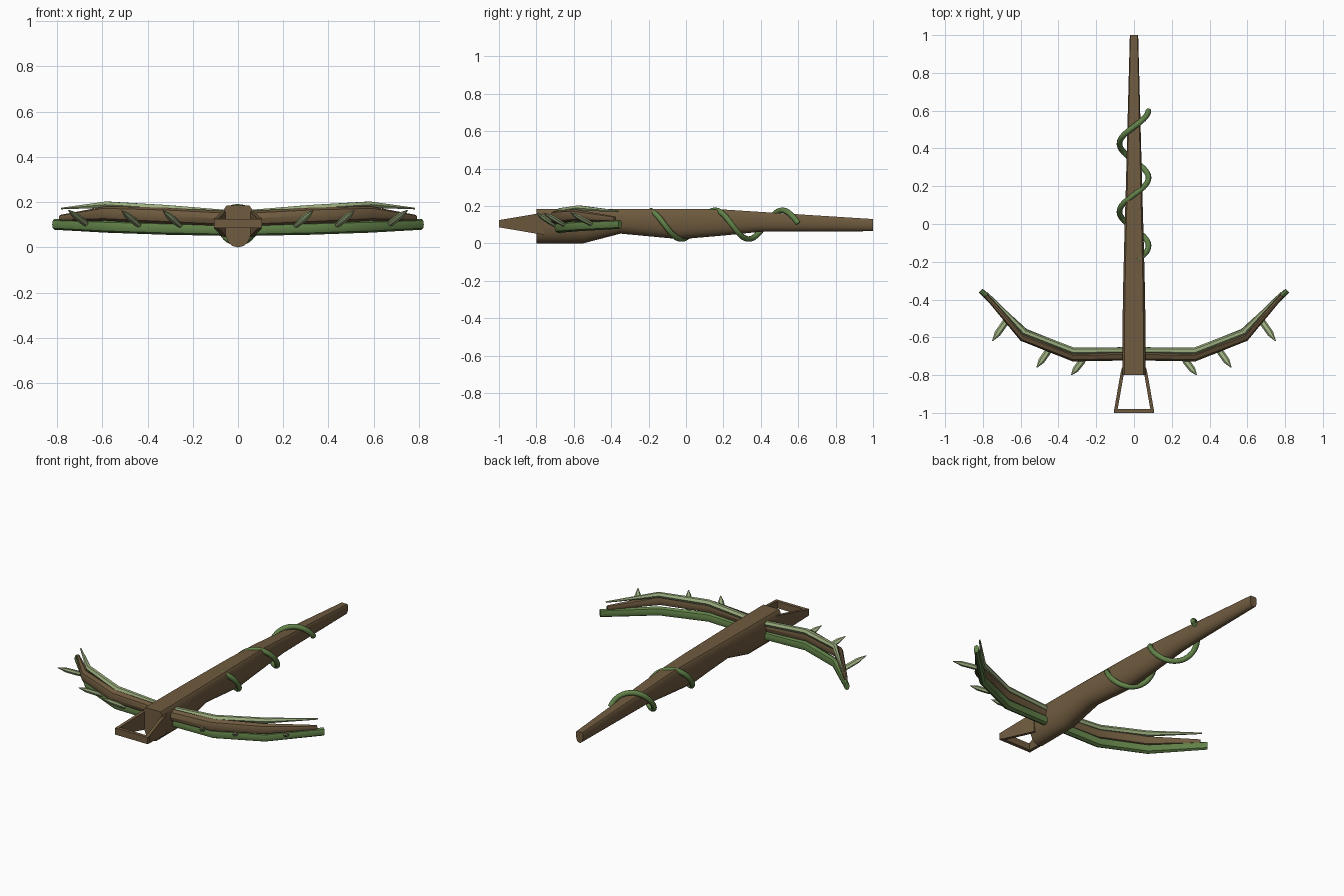
import bpy, bmesh, math
from mathutils import Vector

if "Cube" in bpy.data.objects:
    bpy.data.objects.remove(bpy.data.objects["Cube"])


def material(name, rgb):
    m = bpy.data.materials.new(name)
    m.use_nodes = True
    m.diffuse_color = (*rgb, 1)
    bsdf = m.node_tree.nodes["Principled BSDF"]
    bsdf.inputs["Base Color"].default_value = (*rgb, 1)
    bsdf.inputs["Roughness"].default_value = 0.8
    return m


wood = material("brown wood", (0.16, 0.105, 0.05))
vine = material("vine green", (0.12, 0.22, 0.065))
pale = material("pale green", (0.33, 0.42, 0.21))


def loft(name, rings, mat, angle=40):
    """Skin a row of equal rings and close both ends."""
    bm = bmesh.new()
    rows = [[bm.verts.new(p) for p in ring] for ring in rings]
    n = len(rows[0])
    for a, b in zip(rows, rows[1:]):
        for i in range(n):
            j = (i + 1) % n
            bm.faces.new((a[i], a[j], b[j], b[i]))
    bm.faces.new(rows[0])
    bm.faces.new(rows[-1])
    bmesh.ops.recalc_face_normals(bm, faces=bm.faces)
    me = bpy.data.meshes.new(name)
    bm.to_mesh(me)
    bm.free()
    me.materials.append(mat)
    ob = bpy.data.objects.new(name, me)
    bpy.context.collection.objects.link(ob)
    bpy.ops.object.select_all(action="DESELECT")
    ob.select_set(True)
    bpy.context.view_layer.objects.active = ob
    bpy.ops.object.shade_smooth_by_angle(angle=math.radians(angle))
    return ob


def sweep(name, path, mat, sides=8, turn=0.0, level=False, angle=40):
    """Sweep an oval along (point, half width, half height) stations."""
    pts = [Vector(p) for p, _, _ in path]
    rings = []
    for k, (_, w, h) in enumerate(path):
        t = pts[min(k + 1, len(pts) - 1)] - pts[max(k - 1, 0)]
        if level:
            t.z = 0
        t.normalize()
        side = t.cross(Vector((0, 0, 1))).normalized()
        up = side.cross(t)
        angles = [turn + math.tau * i / sides for i in range(sides)]
        rings.append([pts[k] + side * w * math.cos(a) + up * h * math.sin(a) for a in angles])
    return loft(name, rings, mat, angle)


def both_sides(half):
    """Mirror a +x half path into a full one."""
    left = [((-p[0], p[1], p[2]), w, h) for p, w, h in reversed(half) if p[0] > 0]
    return left + half


# Stock: flat-topped, round-bellied section swept from front to butt
right_half = [(0.82, 1), (1, 0.82), (1, 0.0), (0.93, -0.4), (0.72, -0.72), (0.4, -0.93)]
section = right_half + [(0, -1)] + [(-x, z) for x, z in reversed(right_half)]
stations = [  # y, half width, bottom, top
    (-0.8, 0.062, 0.0, 0.185), (-0.55, 0.061, 0.0, 0.185),
    (-0.35, 0.058, 0.052, 0.185), (-0.03, 0.05, 0.022, 0.185),
    (0.2, 0.043, 0.042, 0.181), (0.4, 0.038, 0.062, 0.168), (1.0, 0.022, 0.065, 0.13)]
loft("stock", [[(x * hw, y, (lo + hi) / 2 + z * (hi - lo) / 2) for x, z in section]
               for y, hw, lo, hi in stations], wood)

# Foot stirrup: two tapering side plates and a cross bar
for s, label in ((1, "left"), (-1, "right")):
    loft(label + "_stirrup_bar",
         [[(s * (x + dx), y, 0.105 + dz) for dx, dz in
           ((-0.009, -h), (0.009, -h), (0.009, h), (-0.009, h))]
          for x, y, h in ((0.055, -0.76, 0.058), (0.064, -0.8, 0.053), (0.098, -0.995, 0.02))],
         wood, 20)
loft("stirrup_cross_bar",
     [[(x, -0.99 + dy, 0.105 + dz) for dy, dz in
       ((-0.01, -0.02), (0.01, -0.02), (0.01, 0.02), (-0.01, 0.02))] for x in (-0.107, 0.107)],
     wood, 20)

# Bow limbs: wooden core, mid-green stem below and pale shoot above
sweep("bow_limbs", both_sides([
    ((0, -0.69, 0.125), 0.032, 0.034), ((0.32, -0.695, 0.14), 0.033, 0.036),
    ((0.585, -0.595, 0.15), 0.028, 0.032), ((0.785, -0.38, 0.13), 0.01, 0.014)]),
    wood, level=True)
sweep("lower_stem", both_sides([
    ((0, -0.675, 0.077), 0.024, 0.027), ((0.32, -0.68, 0.084), 0.024, 0.028),
    ((0.58, -0.575, 0.092), 0.022, 0.027), ((0.812, -0.352, 0.102), 0.014, 0.024)]),
    vine, level=True)
sweep("upper_shoot", both_sides([
    ((0, -0.668, 0.148), 0.016, 0.016), ((0.32, -0.672, 0.173), 0.018, 0.017),
    ((0.58, -0.572, 0.189), 0.016, 0.016), ((0.78, -0.362, 0.172), 0.004, 0.004)]),
    pale, sides=6, level=True)

# Thorns on the front of the limbs
thorns = [((0.255, -0.70, 0.095), (0.332, -0.80, 0.163)),
          ((0.435, -0.645, 0.095), (0.515, -0.76, 0.163)),
          ((0.66, -0.49, 0.095), (0.75, -0.62, 0.165))]
for s, label in ((1, "left"), (-1, "right")):
    for n, (base, tip) in enumerate(thorns, 1):
        a, b = (Vector((s * p[0], p[1], p[2])) for p in (base, tip))
        shape = ((0, 0.012), (0.3, 0.018), (0.7, 0.017), (1, 0.002))
        sweep(f"{label}_thorn_{n}", [(a.lerp(b, t), r, r * 0.75) for t, r in shape],
              pale, sides=6, angle=30)

# Vine coiled round the stock
coil = []
for i in range(73):
    y = -0.19 + 0.79 * i / 72
    a = math.tau * (y + 0.205) / 0.36
    coil.append(((0.077 * math.sin(a), y, 0.1 + 0.077 * math.cos(a)), 0.015, 0.015))
sweep("coiled_vine", coil, vine, sides=10)
